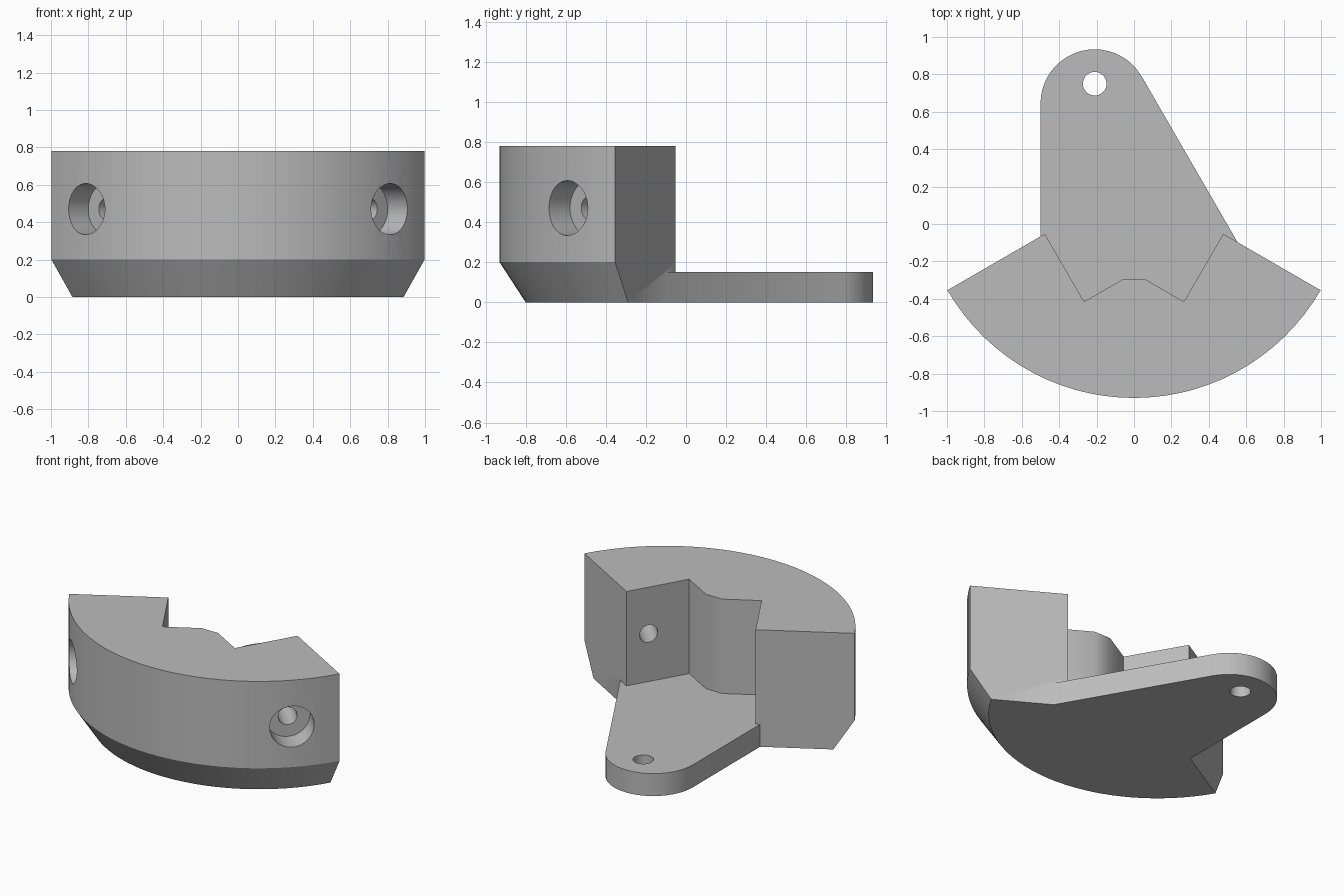
import bpy, bmesh
from math import sin, cos, radians
from mathutils import Vector, Matrix

cube = bpy.data.objects.get("Cube")
if cube:
    bpy.data.objects.remove(cube, do_unlink=True)

gray = bpy.data.materials.new("plain gray")
gray.use_nodes = True
gray.diffuse_color = (0.5, 0.5, 0.5, 1)
gray.node_tree.nodes["Principled BSDF"].inputs["Base Color"].default_value = (0.5, 0.5, 0.5, 1)

AXIS_Y = 0.222      # centre of the outer arc
RADIUS = 1.152
HEIGHT = 0.78
PLATE = 0.15


def make_object(name, bm):
    bmesh.ops.recalc_face_normals(bm, faces=bm.faces)
    mesh = bpy.data.meshes.new(name)
    bm.to_mesh(mesh)
    bm.free()
    obj = bpy.data.objects.new(name, mesh)
    bpy.context.collection.objects.link(obj)
    mesh.materials.append(gray)
    return obj


def loft(name, layers):
    """Closed solid through matching outlines, given as (z, points)."""
    bm = bmesh.new()
    rings = [[bm.verts.new((x, y, z)) for x, y in pts] for z, pts in layers]
    for low, high in zip(rings, rings[1:]):
        for i in range(len(low)):
            j = (i + 1) % len(low)
            bm.faces.new((low[i], low[j], high[j], high[i]))
    bm.faces.new(rings[0])
    bm.faces.new(rings[-1])
    return make_object(name, bm)


def cylinder(name, radius, start, end):
    start, end = Vector(start), Vector(end)
    axis = end - start
    turn = axis.to_track_quat('Z', 'Y').to_matrix().to_4x4()
    bm = bmesh.new()
    bmesh.ops.create_cone(bm, cap_ends=True, segments=40, radius1=radius, radius2=radius,
                          depth=axis.length, matrix=Matrix.Translation((start + end) / 2) @ turn)
    return make_object(name, bm)


def combine(target, other, operation):
    mod = target.modifiers.new(operation.lower(), 'BOOLEAN')
    mod.operation, mod.object, mod.solver = operation, other, 'EXACT'
    bpy.context.view_layer.objects.active = target
    bpy.ops.object.modifier_apply(modifier=mod.name)
    bpy.data.objects.remove(other, do_unlink=True)


def arc(cx, cy, radius, start, end, steps):
    angles = [radians(start + (end - start) * i / steps) for i in range(steps + 1)]
    return [(cx + radius * cos(a), cy + radius * sin(a)) for a in angles]


# Sector block: outer arc, radial sides and a stepped inner notch
half_notch = [(0.477, -0.053), (0.267, -0.415), (0.06, -0.296)]
notch = half_notch + [(-x, y) for x, y in reversed(half_notch)]


def sector(radius):
    return arc(0, AXIS_Y, radius, 210, 330, 30) + notch


bracket = loft("bracket", [(0, sector(1.022)), (0.2, sector(RADIUS)), (HEIGHT, sector(RADIUS))])

# Tapered arm with a rounded end, running under the notch
tip = arc(-0.21, 0.644, 0.29, 30, 180, 20)
outline = tip + [(-0.5, -0.3), (-0.4, -0.5), (0.4, -0.5), (0.555, -0.1)]
arm = loft("arm", [(0, outline), (PLATE, outline)])
combine(bracket, arm, 'UNION')

# Pivot hole in the arm
combine(bracket, cylinder("pivot_cutter", 0.063, (-0.21, 0.75, -0.1), (-0.21, 0.75, 0.3)), 'DIFFERENCE')

# Counterbored bolt holes, radial at 45 degrees on both sides
for side in (-1, 1):
    def on_radius(r):
        return (side * r * sin(radians(45)), AXIS_Y - r * cos(radians(45)), 0.47)
    combine(bracket, cylinder("bore_cutter", 0.137, on_radius(0.995), on_radius(1.4)), 'DIFFERENCE')
    combine(bracket, cylinder("bolt_cutter", 0.058, on_radius(0.3), on_radius(1.1)), 'DIFFERENCE')

bpy.ops.object.select_all(action='DESELECT')
bracket.select_set(True)
bpy.context.view_layer.objects.active = bracket
bpy.ops.object.shade_smooth_by_angle(angle=radians(30))
